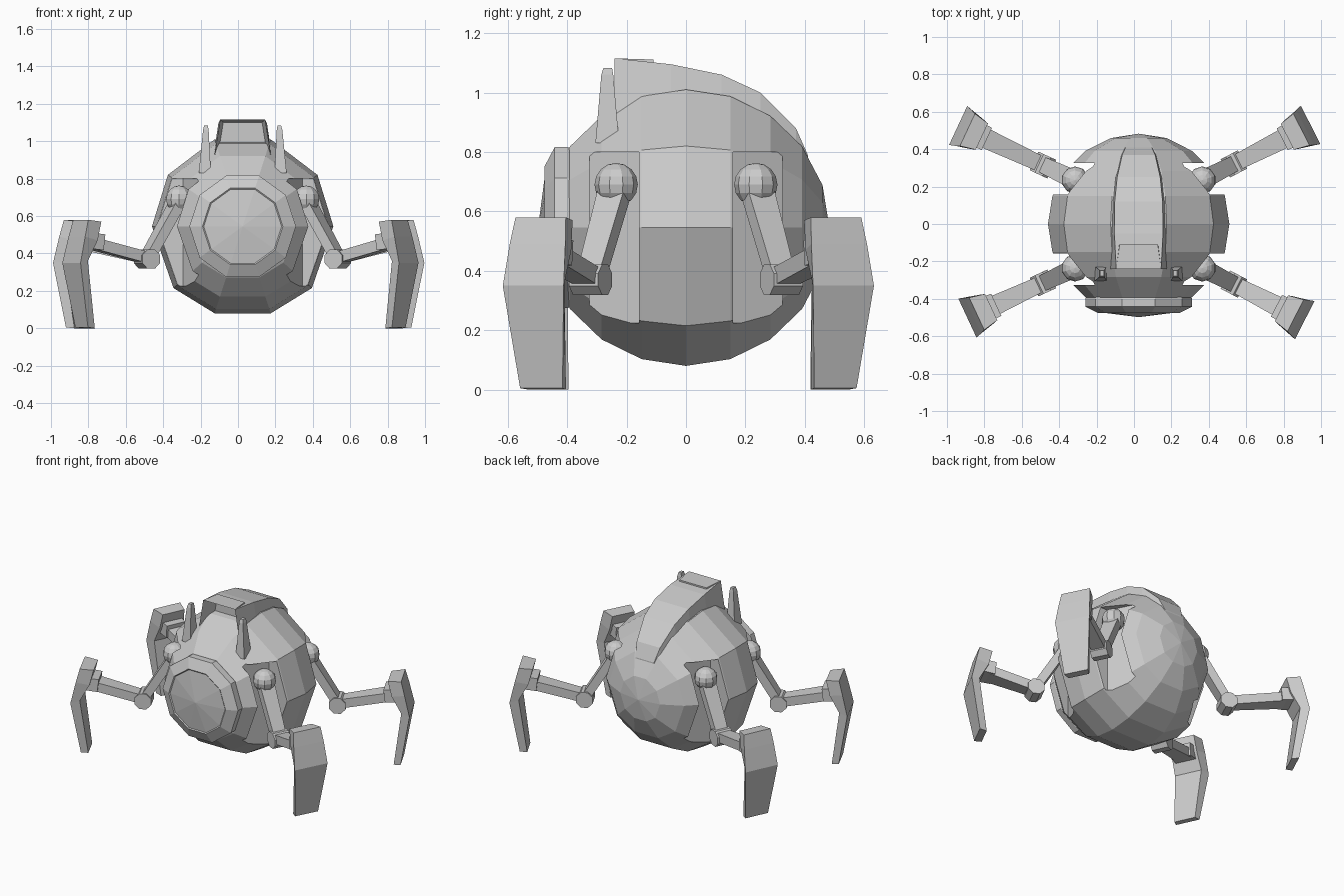
import bpy, bmesh, math
from mathutils import Vector

if "Cube" in bpy.data.objects:
    bpy.data.objects.remove(bpy.data.objects["Cube"])

CX, CZ = 0.025, 0.545          # body centre


def add_mesh(name, bm):
    bmesh.ops.remove_doubles(bm, verts=bm.verts, dist=1e-4)
    bmesh.ops.recalc_face_normals(bm, faces=bm.faces)
    me = bpy.data.meshes.new(name)
    bm.to_mesh(me)
    bm.free()
    ob = bpy.data.objects.new(name, me)
    bpy.context.collection.objects.link(ob)
    return ob


def loft_into(bm, sections):
    """Closed skin through a list of equal-length loops."""
    rings = [[bm.verts.new(p) for p in s] for s in sections]
    n = len(rings[0])
    for a, b in zip(rings, rings[1:]):
        for i in range(n):
            j = (i + 1) % n
            bm.faces.new((a[i], a[j], b[j], b[i]))
    caps = [bm.faces.new(rings[0]), bm.faces.new(rings[-1])]
    return caps


def loft(name, sections):
    bm = bmesh.new()
    loft_into(bm, sections)
    return add_mesh(name, bm)


# Body: ten-sided ball with its poles on the front-back axis
half = [(0.15, -0.465), (0.37, -0.33), (0.485, 0), (0.40, 0.275), (0.15, 0.465)]
outline = half + [(-x, z) for x, z in reversed(half)]
sections = []
for i in range(11):
    a = math.radians(-90 + 18 * i)
    s = max(math.cos(a), 1e-5)
    sections.append([(CX + x * s, 0.483 * math.sin(a), CZ + z * s) for x, z in outline])
body = loft("body", sections)

# Four leg pockets cut into the flanks
bm = bmesh.new()
for sx in (-1, 1):
    for sy in (-1, 1):
        plan = [(0.32, 0.158), (0.7, 0.158), (0.7, 0.325), (0.235, 0.325)]
        loft_into(bm, [[(CX + sx * x, sy * y, z) for x, y in plan] for z in (0.225, 0.80)])
cutter = add_mesh("pocket_cutter", bm)
cutter.hide_render = True
mod = body.modifiers.new("pockets", 'BOOLEAN')
mod.operation = 'DIFFERENCE'
mod.solver = 'EXACT'
mod.object = cutter
bpy.context.view_layer.objects.active = body
bpy.ops.object.modifier_apply(modifier=mod.name)
bpy.data.objects.remove(cutter)

# Stepped ten-sided front plate
plate = [(0.27, -0.36), (0.285, -0.40), (0.285, -0.442), (0.215, -0.477),
         (0.208, -0.472), (1e-5, -0.498)]
loft("front_plate", [[(CX + r * math.cos(math.radians(36 * k)), y,
                       CZ + r * math.sin(math.radians(36 * k))) for k in range(10)]
                     for r, y in plate])

# Top intake: tapering hood with a recessed front mouth
# (y, top z, bottom z, top half-width, bottom half-width)
hood = [(-0.24, 1.115, 0.93, 0.12, 0.15), (-0.05, 1.095, 0.93, 0.13, 0.155),
        (0.12, 1.06, 0.90, 0.128, 0.15), (0.25, 1.0, 0.85, 0.115, 0.135),
        (0.37, 0.88, 0.75, 0.088, 0.10), (0.41, 0.79, 0.70, 0.07, 0.08)]
bm = bmesh.new()
front, _ = loft_into(bm, [[(CX - b, y, zb), (CX + b, y, zb), (CX + t, y, zt), (CX - t, y, zt)]
                          for y, zt, zb, t, b in hood])
bmesh.ops.inset_region(bm, faces=[front], thickness=0.032)
centre = front.calc_center_median()
for v in front.verts:
    v.co = centre + (v.co - centre) * 0.85 + Vector((0, 0.13, 0.01))
add_mesh("top_intake", bm)

# Pair of upright fins beside the intake mouth
for sx, side in ((-1, "left"), (1, "right")):
    fin = [(0.17, 0.235, -0.305, -0.225, 0.83), (0.182, 0.212, -0.285, -0.245, 1.06),
           (0.186, 0.206, -0.278, -0.249, 1.083)]
    loft(side + "_fin", [[(CX + sx * a, c, z), (CX + sx * b, c, z),
                          (CX + sx * b, d, z), (CX + sx * a, d, z)] for a, b, c, d, z in fin])


def make_leg(name, sx, sy, angle, reach):
    """Leg built in its own vertical plane; reach shifts the foot outward."""
    a = math.radians(angle)
    origin = Vector((CX + sx * 0.34, sy * 0.235, 0))
    out = Vector((sx * math.cos(a), sy * math.sin(a), 0))
    across = Vector((-out.y, out.x, 0))

    def P(d, z, w):
        return origin + out * d + across * w + Vector((0, 0, z))

    def beam(part, p, q, thick, wp, wq):
        d = Vector((q[0] - p[0], q[1] - p[1])).normalized() * thick / 2
        nx, nz = -d.y, d.x
        loft(name + part, [[P(c[0] + s * nx, c[1] + s * nz, t * w / 2)
                            for s, t in ((-1, -1), (-1, 1), (1, 1), (1, -1))]
                           for c, w in ((p, wp), (q, wq))])

    # Hip ball
    bm = bmesh.new()
    bmesh.ops.create_uvsphere(bm, u_segments=10, v_segments=8, radius=0.073)
    bmesh.ops.translate(bm, verts=bm.verts, vec=P(0, 0.69, 0))
    add_mesh(name + "_hip", bm)

    # Upper arm, knee barrel, forearm
    beam("_upper_arm", (0.01, 0.67), (0.18, 0.39), 0.055, 0.10, 0.085)
    loft(name + "_knee", [[P(0.19 + 0.056 * math.cos(math.radians(45 * k + 22.5)),
                             0.37 + 0.056 * math.sin(math.radians(45 * k + 22.5)), w)
                           for k in range(8)] for w in (-0.055, 0.055)])
    beam("_forearm", (0.20, 0.378), (0.50 + reach, 0.455), 0.06, 0.085, 0.11)
    beam("_ankle", (0.45 + reach, 0.46), (0.54 + reach, 0.47), 0.085, 0.13, 0.14)

    # Bent blade foot: (outer d, z, width), (inner d, z, width) at each level
    foot = [((0.56, 0.58, 0.19), (0.475, 0.57, 0.155)),
            ((0.583, 0.49, 0.21), (0.50, 0.47, 0.17)),
            ((0.615, 0.35, 0.23), (0.56, 0.36, 0.18)),
            ((0.555, 0.005, 0.16), (0.51, 0.0, 0.14))]
    loft(name + "_foot", [[P(o[0] + reach, o[1], -o[2] / 2), P(o[0] + reach, o[1], o[2] / 2),
                           P(i[0] + reach, i[1], i[2] / 2), P(i[0] + reach, i[1], -i[2] / 2)]
                          for o, i in foot])


make_leg("front_right_leg", 1, -1, 27, 0.0)
make_leg("back_right_leg", 1, 1, 27, 0.035)
make_leg("front_left_leg", -1, -1, 25, 0.02)
make_leg("back_left_leg", -1, 1, 25, 0.075)
